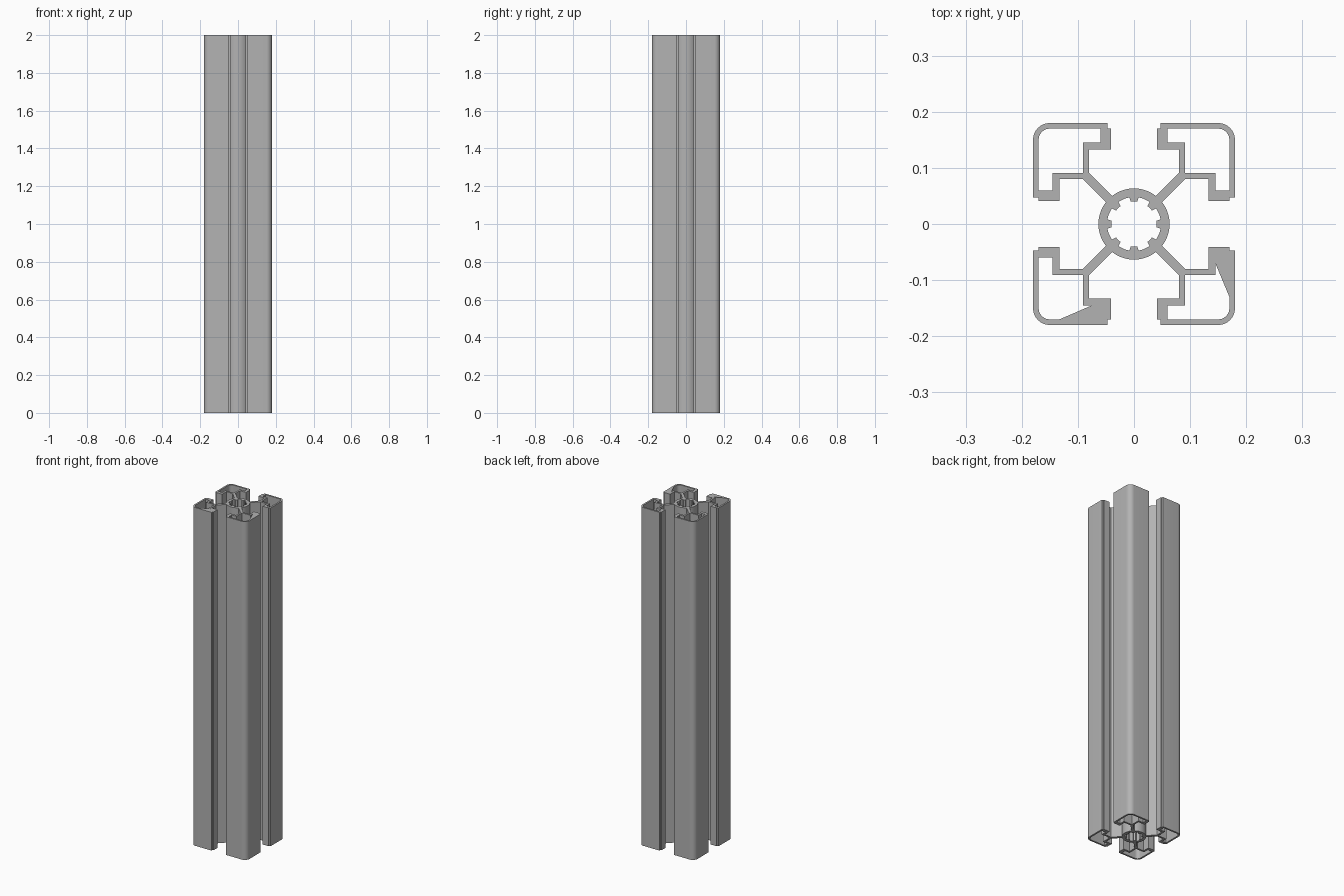
import bpy
from math import sin, cos, radians, degrees, asin, pi

cube = bpy.data.objects.get("Cube")
if cube:
    bpy.data.objects.remove(cube)

LENGTH = 2.0
HALF = 0.18            # half the width of the square section
WALL = 0.01
RING, BORE, TOOTH = 0.0635, 0.048, 0.04
WEB = 0.008            # half thickness of the diagonal webs

metal = bpy.data.materials.new("aluminium_grey")
metal.use_nodes = True
metal.diffuse_color = (0.45, 0.45, 0.45, 1)
metal.node_tree.nodes["Principled BSDF"].inputs["Base Color"].default_value = (0.45, 0.45, 0.45, 1)


def arc(cx, cy, r, a0, a1, n):
    """Points on an arc, angles in degrees."""
    return [(cx + r * cos(radians(a0 + (a1 - a0) * i / n)),
             cy + r * sin(radians(a0 + (a1 - a0) * i / n))) for i in range(n + 1)]


def turned(points, quarter):
    c, s = cos(quarter * pi / 2), sin(quarter * pi / 2)
    return [(x * c - y * s, x * s + y * c) for x, y in points]


def swapped(points):
    """Mirror across the diagonal, keeping the direction of travel."""
    return [(y, x) for x, y in reversed(points)]


def extrude_profile(name, loops, z0, z1):
    """Filled 2D outline with holes, extruded from z0 to z1."""
    curve = bpy.data.curves.new(name + "_profile", "CURVE")
    curve.dimensions = "2D"
    curve.fill_mode = "BOTH"
    curve.extrude = (z1 - z0) / 2
    for loop in loops:
        spline = curve.splines.new("POLY")
        spline.points.add(len(loop) - 1)
        for p, (x, y) in zip(spline.points, loop):
            p.co = (x, y, 0, 1)
        spline.use_cyclic_u = True
    temp = bpy.data.objects.new(name + "_profile", curve)
    bpy.context.collection.objects.link(temp)
    graph = bpy.context.evaluated_depsgraph_get()
    mesh = bpy.data.meshes.new_from_object(temp.evaluated_get(graph))
    bpy.data.objects.remove(temp)
    bpy.data.curves.remove(curve)
    mesh.name = name
    mesh.materials.clear()
    mesh.materials.append(metal)
    obj = bpy.data.objects.new(name, mesh)
    bpy.context.collection.objects.link(obj)
    obj.location.z = (z0 + z1) / 2
    bpy.ops.object.select_all(action="DESELECT")
    obj.select_set(True)
    bpy.context.view_layer.objects.active = obj
    bpy.ops.object.shade_smooth_by_angle(angle=radians(30))
    return obj


# Outer outline: one quadrant with its slot lips, turned four times
lip = [(0.047, HALF), (0.047, 0.17), (0.041, 0.17), (0.041, 0.133),
       (0.0805, 0.133), (0.0805, 0.0918)]
web_angle = degrees(asin(WEB / RING))
quadrant = (swapped(lip) + arc(0.15, 0.15, 0.03, 0, 90, 8) + lip
            + arc(0, 0, RING, 45 + web_angle, 135 - web_angle, 10))
outline = [p for q in range(4) for p in turned(quadrant, q)]

# Hollow chamber in each corner
inner = HALF - WALL
pocket = [(0.06, inner), (0.06, 0.145), (0.091, 0.145)]
chamber = (swapped(pocket) + arc(0.15, 0.15, 0.02, 0, 90, 8)
           + pocket + [(0.091, 0.091)])
chambers = [turned(chamber, q) for q in range(4)]

# Central bore with eight inward teeth
bore = []
for i in range(8):
    a = i * 45
    bore += arc(0, 0, TOOTH, a - 8, a + 8, 2) + arc(0, 0, BORE, a + 10, a + 35, 5)

extrude_profile("slotted_rail", [outline, bore] + chambers, 0, LENGTH)

# Thin webs of end skin across two of the chambers
front_skin = [(-0.133, -inner), (-0.06, -inner), (-0.06, -0.145), (-0.075, -0.145)]
side_skin = [(0.145, -0.06), (0.145, -0.07), (inner, -0.13), (inner, -0.06)]
extrude_profile("front_end_skin", [front_skin], LENGTH - 0.002, LENGTH)
extrude_profile("side_end_skin", [side_skin], LENGTH - 0.002, LENGTH)
